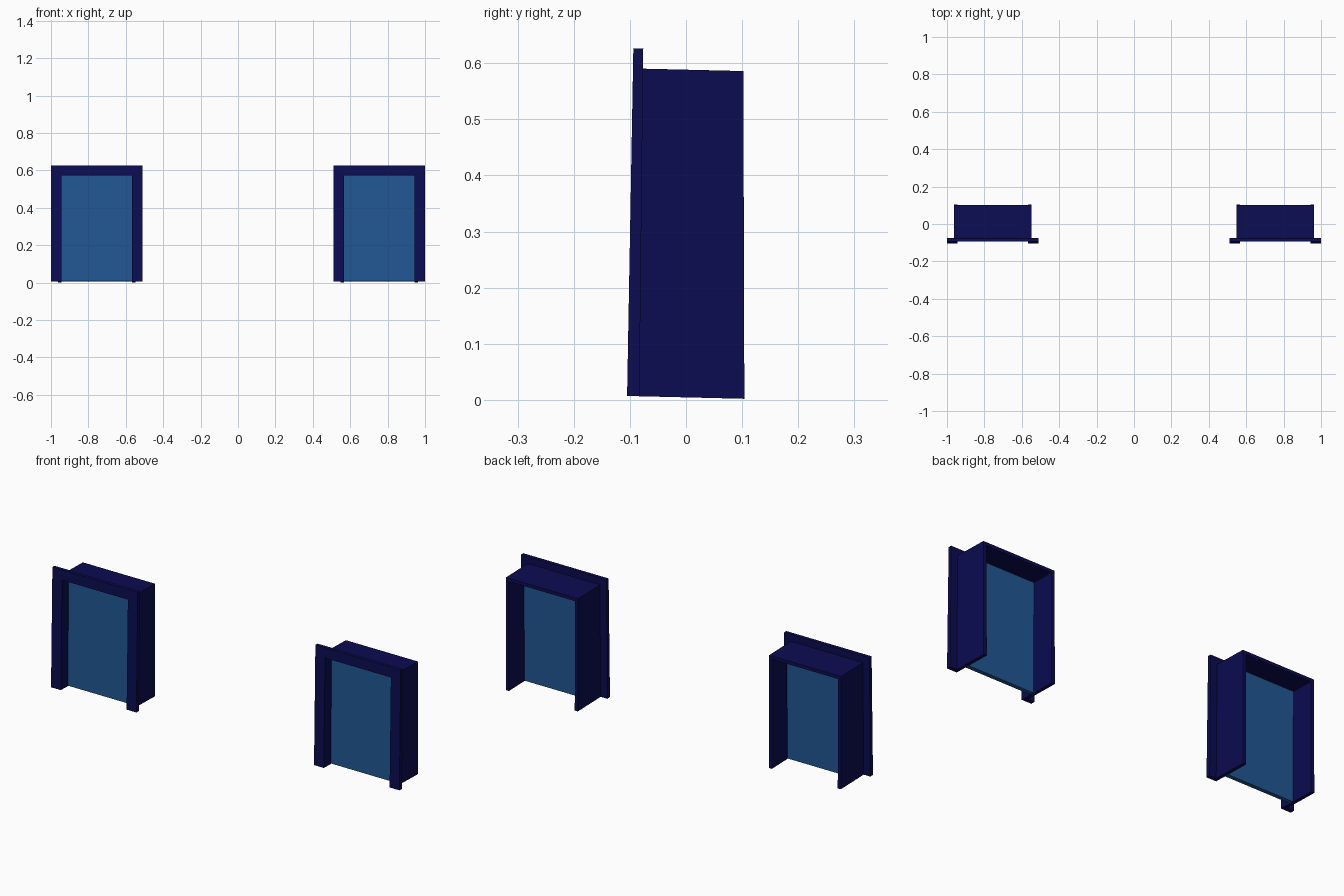
import bpy, bmesh

if "Cube" in bpy.data.objects:
    bpy.data.objects.remove(bpy.data.objects["Cube"])


def material(name, rgb):
    m = bpy.data.materials.new(name)
    m.diffuse_color = (*rgb, 1)
    m.use_nodes = True
    m.node_tree.nodes["Principled BSDF"].inputs["Base Color"].default_value = m.diffuse_color
    return m


NAVY = material("navy frame", (0.0035, 0.0035, 0.085))
BLUE = material("blue panel", (0.015, 0.095, 0.30))


# Depth planes: each is (y at the foot, change of y with height), so the frame leans slightly
FRONT = (-0.105, 0.018)
TRIM_BACK = (-0.083, 0.011)
BACK = (0.104, -0.003)
PANEL_FRONT = (-0.046, 0.008)
PANEL_BACK = (-0.024, 0.008)


def add_blocks(name, blocks, mat):
    """One object from leaning blocks (x0, x1, z0, z1, front plane, back plane)."""
    bm = bmesh.new()
    for x0, x1, z0, z1, front, back in blocks:
        made = bmesh.ops.create_cube(bm, size=1)
        for v in made["verts"]:
            z = z1 if v.co.z > 0 else z0
            base, lean = back if v.co.y > 0 else front
            y = base + lean * z
            v.co = (x1 if v.co.x > 0 else x0, y, z + 0.0045 - 0.024 * y)
    mesh = bpy.data.meshes.new(name)
    bm.to_mesh(mesh)
    bm.free()
    mesh.materials.append(mat)
    ob = bpy.data.objects.new(name, mesh)
    bpy.context.collection.objects.link(ob)


HALF, OPEN, LINE = 0.245, 0.189, 0.207   # half widths: trim, opening, lining
HEAD, TRIM_TOP, LINE_TOP = 0.567, 0.62, 0.584

for side, cx in (("left", -0.755), ("right", 0.755)):
    # Flat trim around the opening
    add_blocks(f"{side}_trim", [
        (cx - HALF, cx - OPEN, 0, TRIM_TOP, FRONT, TRIM_BACK),
        (cx + OPEN, cx + HALF, 0, TRIM_TOP, FRONT, TRIM_BACK),
        (cx - OPEN, cx + OPEN, HEAD, TRIM_TOP, FRONT, TRIM_BACK)], NAVY)
    # Deep lining behind the trim
    add_blocks(f"{side}_lining", [
        (cx - LINE, cx - OPEN, 0, LINE_TOP, TRIM_BACK, BACK),
        (cx + OPEN, cx + LINE, 0, LINE_TOP, TRIM_BACK, BACK),
        (cx - OPEN, cx + OPEN, HEAD, LINE_TOP, TRIM_BACK, BACK)], NAVY)
    # Door panel set inside the lining
    add_blocks(f"{side}_panel", [
        (cx - OPEN, cx + OPEN, 0.002, HEAD, PANEL_FRONT, PANEL_BACK)], BLUE)
